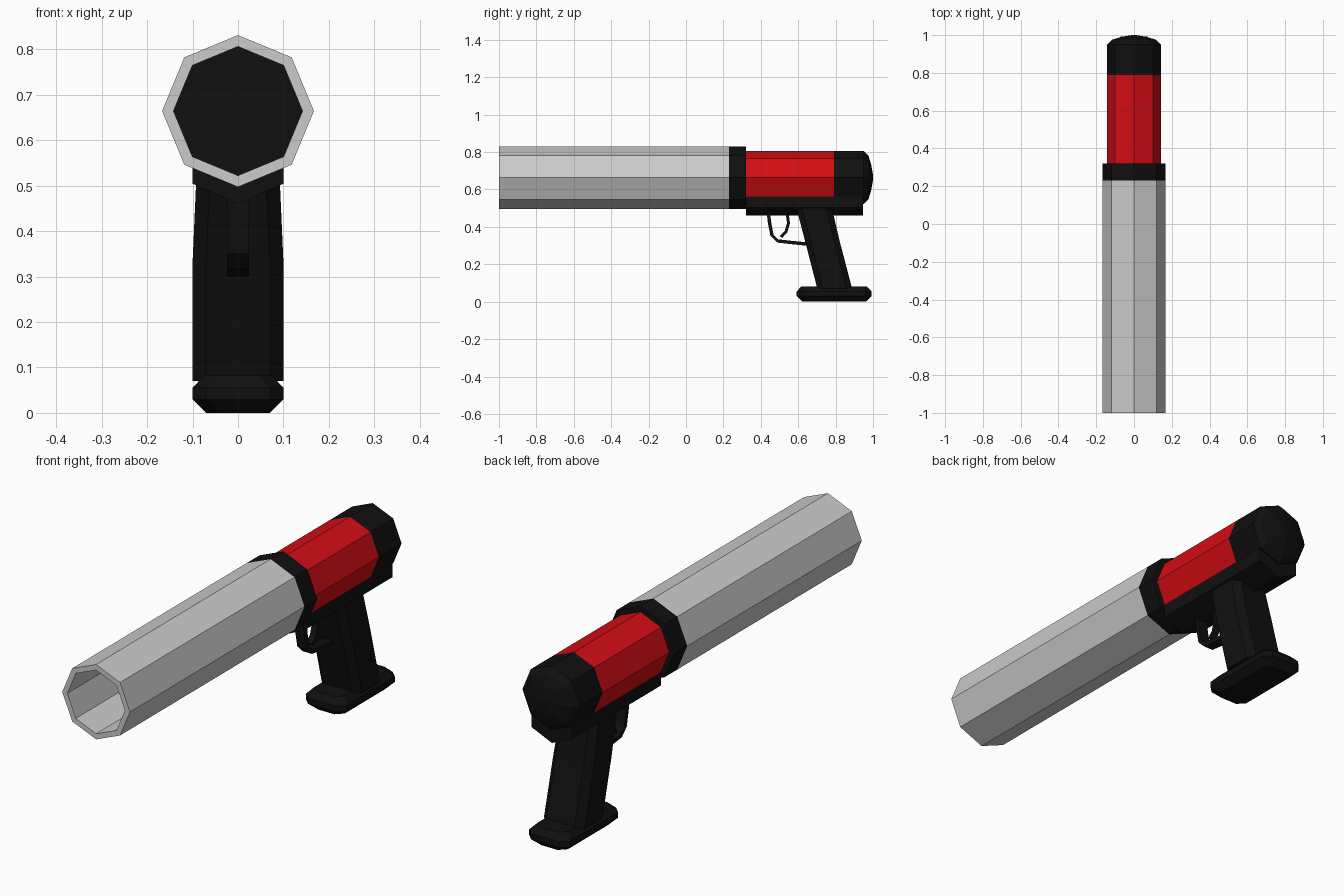
import bpy, bmesh
from math import cos, sin, tau
from mathutils import Vector

if "Cube" in bpy.data.objects:
    bpy.data.objects.remove(bpy.data.objects["Cube"])

AXIS_Z = 0.664   # height of the barrel axis


def material(name, rgb):
    m = bpy.data.materials.new(name)
    m.diffuse_color = (*rgb, 1)
    m.use_nodes = True
    m.node_tree.nodes["Principled BSDF"].inputs["Base Color"].default_value = m.diffuse_color
    return m


black = material("black", (0.005, 0.005, 0.005))
red = material("red", (0.65, 0.004, 0.007))


def loft(name, rings, mat=None, closed=False):
    """Skin a list of equal-length rings; cap the ends or join last to first."""
    bm = bmesh.new()
    vs = [[bm.verts.new(p) for p in r] for r in rings]
    n = len(vs[0])
    pairs = list(zip(vs, vs[1:])) + ([(vs[-1], vs[0])] if closed else [])
    for a, b in pairs:
        for i in range(n):
            j = (i + 1) % n
            bm.faces.new((a[i], a[j], b[j], b[i]))
    if not closed:
        bm.faces.new(vs[0])
        bm.faces.new(vs[-1])
    bmesh.ops.recalc_face_normals(bm, faces=bm.faces)
    me = bpy.data.meshes.new(name)
    bm.to_mesh(me)
    bm.free()
    ob = bpy.data.objects.new(name, me)
    bpy.context.collection.objects.link(ob)
    if mat:
        me.materials.append(mat)
    return ob


def octagon(y, r):
    return [(r * cos(i * tau / 8), y, AXIS_Z + r * sin(i * tau / 8)) for i in range(8)]


def section(y0, y1, z, w, c):
    """Horizontal rectangle, half width w, with corners cut by c."""
    return [(-w + c, y0, z), (w - c, y0, z), (w, y0 + c, z), (w, y1 - c, z),
            (w - c, y1, z), (-w + c, y1, z), (-w, y1 - c, z), (-w, y0 + c, z)]


def strip(name, path, w, t):
    """Flat bar swept along a (y, z) path: half width w, half thickness t."""
    pts = [Vector(p) for p in path]
    rings = []
    for i, p in enumerate(pts):
        d = (pts[min(i + 1, len(pts) - 1)] - pts[max(i - 1, 0)]).normalized()
        a, b = p + Vector((-d.y, d.x)) * t, p - Vector((-d.y, d.x)) * t
        rings.append([(-w, *a), (w, *a), (w, *b), (-w, *b)])
    return loft(name, rings, black)


# Barrel (hollow octagonal tube), collar and receiver
loft("barrel", [octagon(-1, 0.142), octagon(-1, 0.167),
                octagon(0.23, 0.167), octagon(0.23, 0.142)], closed=True)
loft("collar", [octagon(0.23, 0.167), octagon(0.32, 0.167)], black)
loft("receiver", [octagon(0.32, 0.142), octagon(0.79, 0.142)], red)
loft("rear_cap", [octagon(y, r) for y, r in
                  ((0.79, 0.142), (0.95, 0.142), (0.975, 0.118),
                   (0.99, 0.07), (1.0, 0.012))], black)

# Lower frame with a V-shaped underside following the octagon
v_profile = [(-0.1, 0.564), (-0.1, 0.504), (0, 0.46), (0.1, 0.504), (0.1, 0.564), (0, 0.523)]
loft("lower_frame", [[(x, y, z) for x, z in v_profile] for y in (0.32, 0.945)], black)

# Slanted grip and its foot
loft("grip", [section(0.588, 0.778, 0.51, 0.092, 0.03),
              section(0.635, 0.82, 0.33, 0.1, 0.03),
              section(0.702, 0.888, 0.07, 0.1, 0.03)], black)
loft("grip_foot", [section(0.592 + d, 0.992 - d, z, 0.1 - d, 0.03) for z, d in
                   ((0, 0.03), (0.03, 0), (0.055, 0), (0.082, 0.025))], black)

# Trigger guard and trigger
strip("trigger_guard", [(0.44, 0.48), (0.447, 0.42), (0.46, 0.355), (0.49, 0.325),
                        (0.56, 0.317), (0.66, 0.307)], 0.024, 0.009)
strip("trigger", [(0.54, 0.48), (0.548, 0.42), (0.535, 0.375), (0.508, 0.346)], 0.014, 0.008)
